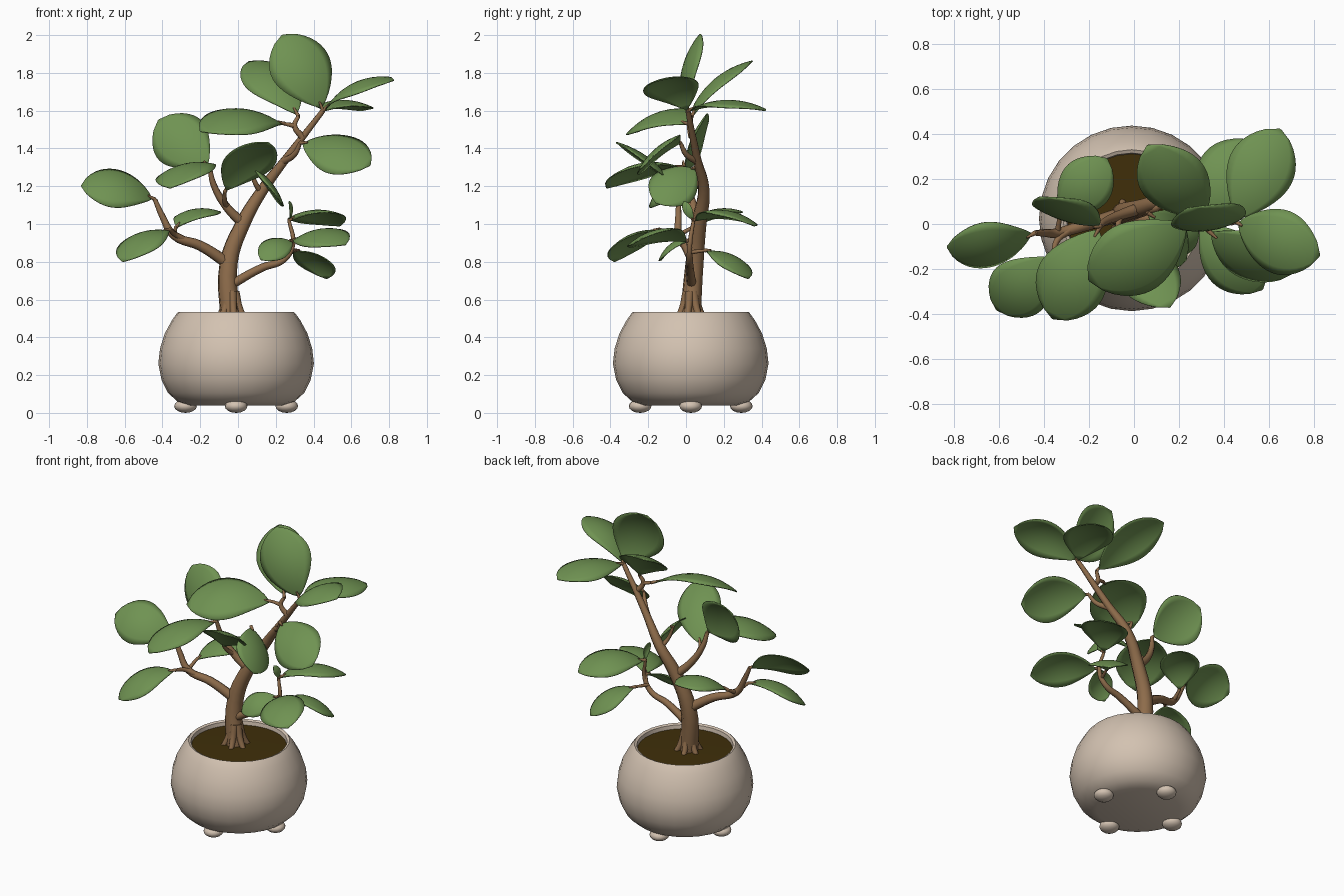
import bpy, bmesh, math
from mathutils import Vector

old = bpy.data.objects.get("Cube")
if old:
    bpy.data.objects.remove(old, do_unlink=True)

# Directions that leaves can face
LEFT, FRONT, UP = Vector((1, 0, 0)), Vector((0, -1, 0)), Vector((0, 0, 1))
POT_CENTRE = Vector((-.01, .025, 0))


def material(name, red, green, blue):
    mat = bpy.data.materials.new(name)
    mat.use_nodes = True
    colour = (red, green, blue, 1)
    mat.diffuse_color = colour
    mat.node_tree.nodes["Principled BSDF"].inputs["Base Color"].default_value = colour
    return mat


CLAY = material("beige clay", .65, .54, .44)
SOIL = material("dark soil", .05, .028, .003)
BARK = material("brown bark", .27, .15, .07)
LEAF = material("leaf green", .16, .29, .085)


def select_only(ob):
    bpy.ops.object.select_all(action='DESELECT')
    ob.select_set(True)
    bpy.context.view_layer.objects.active = ob


def add_object(name, data, mat):
    data.materials.append(mat)
    ob = bpy.data.objects.new(name, data)
    bpy.context.collection.objects.link(ob)
    select_only(ob)
    return ob


def add_mesh(name, bm, mat):
    bmesh.ops.recalc_face_normals(bm, faces=bm.faces)
    mesh = bpy.data.meshes.new(name)
    bm.to_mesh(mesh)
    bm.free()
    ob = add_object(name, mesh, mat)
    bpy.ops.object.shade_smooth_by_angle(angle=math.radians(50))
    return ob


def lathe(name, profile, mat):
    bm = bmesh.new()
    verts = [bm.verts.new(POT_CENTRE + LEFT * r + UP * z) for r, z in profile]
    edges = [bm.edges.new(pair) for pair in zip(verts, verts[1:])]
    bmesh.ops.spin(bm, geom=verts + edges, cent=POT_CENTRE, axis=UP,
                   angle=math.tau, steps=28)
    bmesh.ops.remove_doubles(bm, verts=bm.verts, dist=.0001)
    add_mesh(name, bm, mat)


def branch(name, thick, thin, *points):
    """Smooth tube tapering evenly along its points; returns its end."""
    curve = bpy.data.curves.new(name, 'CURVE')
    curve.dimensions = '3D'
    curve.bevel_depth = 1
    curve.bevel_resolution = 2
    curve.resolution_u = 5
    curve.use_fill_caps = True
    spline = curve.splines.new('BEZIER')
    spline.bezier_points.add(len(points) - 1)
    for i, (knot, point) in enumerate(zip(spline.bezier_points, points)):
        knot.co = point
        knot.radius = thick + (thin - thick) * i / (len(points) - 1)
        knot.handle_left_type = knot.handle_right_type = 'AUTO'
    add_object(name, curve, BARK)
    bpy.ops.object.convert(target='MESH')
    bpy.ops.object.shade_smooth_by_angle(angle=math.radians(60))
    return Vector(points[-1])


def leaf(name, start, tip, facing, slimness=.7, arch=.65):
    """Arched oval blade with drooping sides, on a short stalk."""
    reach = Vector(tip) - start
    base = start + reach * .04
    blade = Vector(tip) - base
    normal = (facing - facing.project(blade)).normalized()
    side = blade.cross(normal).normalized()
    half = blade.length * slimness / 2
    rows, cols = 16, 8
    bm = bmesh.new()
    grid = []
    for i in range(rows + 1):
        u = i / rows
        outline = max(math.sin(math.pi * u ** 1.2), .003) ** .64
        row = []
        for j in range(cols + 1):
            across = (2 * j / cols - 1) * outline * half
            lift = blade.length * u * (1 - u) * arch - across ** 2 / half / 4
            row.append(bm.verts.new(base + blade * u + side * across + normal * lift))
        grid.append(row)
    for low, high in zip(grid, grid[1:]):
        for j in range(cols):
            bm.faces.new((low[j], low[j + 1], high[j + 1], high[j]))
    ob = add_mesh(name, bm, LEAF)
    skin = ob.modifiers.new("thickness", 'SOLIDIFY')
    skin.thickness = .006
    skin.offset = 0
    branch(name + "_stalk", .011, .005, start, base + blade * .07 + normal * .02)


# Pot with a rolled rim, soil and four feet
lathe("pot", [(0, .04), (.25, .04), (.31, .06), (.36, .105), (.395, .175), (.412, .26),
              (.403, .34), (.378, .42), (.34, .49), (.315, .525), (.305, .535),
              (.29, .528), (.28, .46)], CLAY)
lathe("soil", [(0, .508), (.287, .503)], SOIL)
for side_name, way in (("left", LEFT), ("right", -LEFT), ("front", FRONT), ("back", -FRONT)):
    bm = bmesh.new()
    bmesh.ops.create_uvsphere(bm, u_segments=16, v_segments=8, radius=1)
    bmesh.ops.scale(bm, vec=(.06, .06, .036), verts=bm.verts)
    bmesh.ops.translate(bm, vec=POT_CENTRE + way * .268 + UP * .036, verts=bm.verts)
    add_mesh(side_name + "_pot_foot", bm, CLAY)

# Trunk with a ring of roots
crown = branch("trunk", .058, .014, (-.035, .02, .47), (-.05, .045, .79), (.03, .07, 1.01),
               (.13, .095, 1.18), (.25, .06, 1.34), (.45, .01, 1.6))
for k in range(6):
    turn = k * math.tau / 6 + .3
    out = LEFT * math.cos(turn) + FRONT * math.sin(turn)
    foot = Vector((-.035, .025, .48))
    branch(f"root_{k + 1}", .025, .015, foot + out * .02 + UP * .16,
           foot + out * .045 + UP * .07, foot + out * .085)

# Crown leaves
leaf("crown_leaf", crown, (.235, .07, 2), FRONT + LEFT * .35, .76, .5)
leaf("crown_left_leaf", crown, (.825, -.14, 1.76), UP + FRONT * .15 - LEFT * .4)
leaf("crown_rear_leaf", crown, (.65, .42, 1.6), UP, .68, .5)
twig = branch("crown_twig", .018, .01, (.34, .03, 1.46), (.3, .02, 1.52), (.32, .03, 1.57))
leaf("crown_back_leaf", twig, (.06, .35, 1.86), UP + FRONT * .5, .62, .5)
twig = branch("crown_side_twig", .014, .009, (.3, .02, 1.52), (.25, .01, 1.53))
leaf("upper_front_leaf", twig, (-.2, -.25, 1.49), UP + FRONT * .45)

# Twigs and leaves along the trunk
twig = branch("upper_left_twig", .02, .01, (.24, .06, 1.33), (.3, 0, 1.37), (.33, -.03, 1.43))
leaf("upper_left_leaf", twig, (.7, -.22, 1.31), FRONT + UP, .72, .4)
twig = branch("inner_twig", .016, .009, (.12, .09, 1.17), (.09, .06, 1.22), (.06, .05, 1.3))
leaf("inner_leaf", twig, (.23, -.16, 1.11), LEFT + UP * .7, .82, .4)

# Middle branch
twig = branch("middle_branch", .028, .012, (.03, .07, 1), (-.06, .04, 1.09),
              (-.13, .01, 1.21), (-.15, -.01, 1.3))
leaf("upper_right_leaf", twig, (-.42, .12, 1.55), FRONT + UP * .15, .82, .3)
leaf("middle_right_leaf", twig, (-.36, -.42, 1.19), UP - LEFT * .1)
twig = branch("middle_front_twig", .016, .01, (-.06, .04, 1.09), (-.07, 0, 1.12), (-.07, -.05, 1.17))
leaf("middle_front_leaf", twig, (.16, -.37, 1.43), UP - FRONT * .6, .6, .4)

# Right branch
twig = branch("right_branch", .032, .012, (-.05, .045, .79), (-.2, 0, .885),
              (-.34, -.04, .94), (-.4, -.04, 1.04), (-.44, -.04, 1.13))
leaf("outer_right_leaf", twig, (-.83, -.1, 1.2), FRONT + UP, .74)
twig = branch("right_front_twig", .018, .01, (-.29, -.03, .92), (-.34, -.07, .95), (-.36, -.14, .97))
leaf("low_right_leaf", twig, (-.61, -.38, .8), UP * .7 + FRONT * .7 - LEFT * .6, .74)
twig = branch("right_rear_twig", .014, .009, (-.34, -.04, .94), (-.33, .03, .98))
leaf("low_rear_right_leaf", twig, (-.12, .29, 1.06), UP, .72)

# Left branch
twig = branch("left_branch", .025, .009, (-.035, .03, .68), (.13, .02, .77),
              (.24, .02, .81), (.29, .02, .89), (.27, .04, 1.02))
leaf("low_rear_left_leaf", twig, (.54, .36, .99), UP - FRONT * .25)
leaf("bud_leaf", twig, (.27, -.01, 1.12), LEFT + FRONT * .3, .45)
twig = branch("left_twig", .014, .009, (.28, .02, .87), (.29, .01, .91))
leaf("small_low_leaf", twig, (.12, -.13, .81), FRONT + UP)
leaf("low_left_leaf", twig, (.57, -.29, .89), UP + FRONT * .5)
twig = branch("left_rear_twig", .012, .008, (.27, .02, .85), (.3, .1, .86))
leaf("low_back_leaf", twig, (.47, .33, .71), UP * .6 + LEFT * .4 - FRONT * .5, .76)
